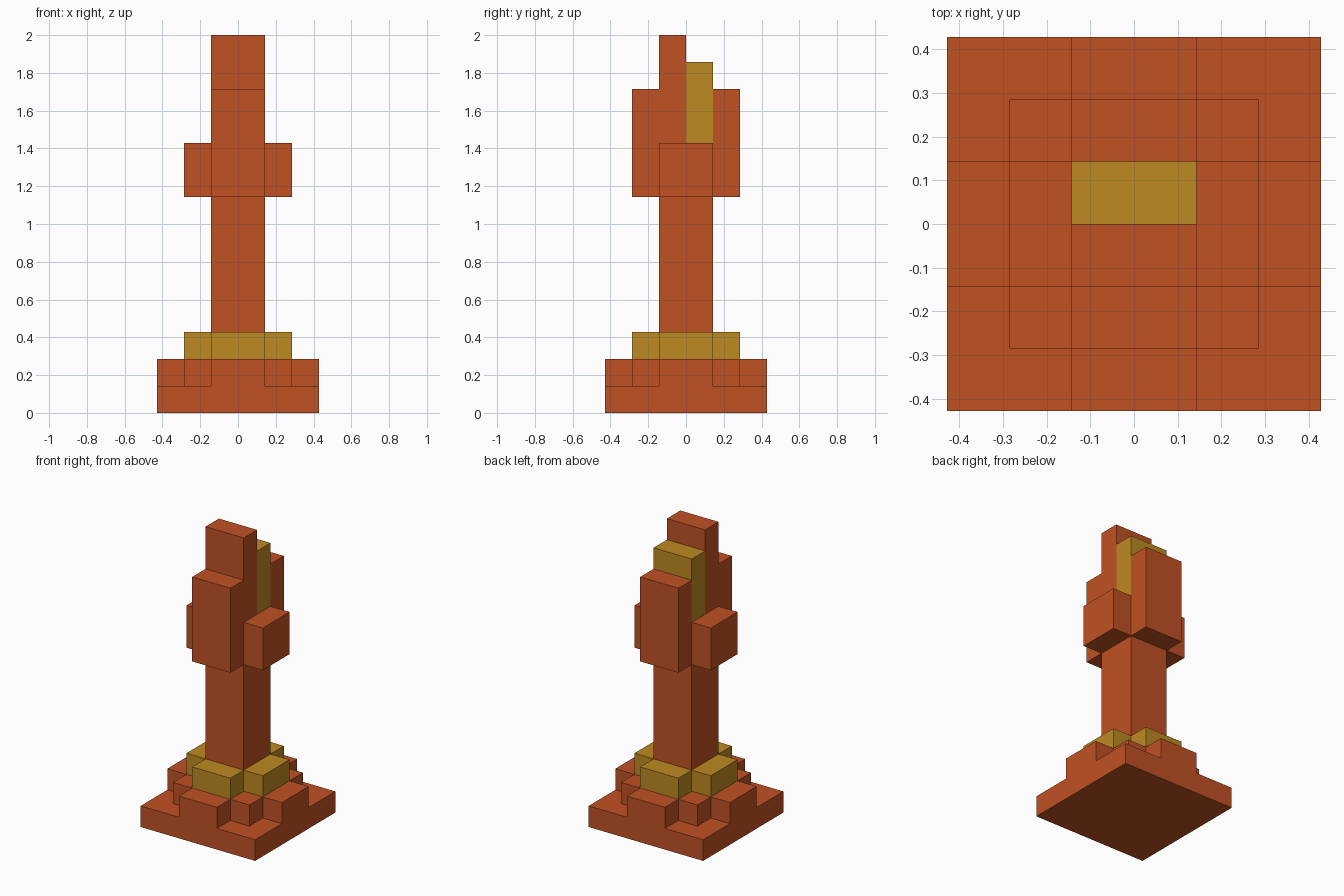
import bpy
import bmesh

U = 1 / 7  # one block

cube = bpy.data.objects.get("Cube")
if cube:
    bpy.data.objects.remove(cube, do_unlink=True)


def material(name, color):
    m = bpy.data.materials.new(name)
    m.use_nodes = True
    m.diffuse_color = color
    m.node_tree.nodes["Principled BSDF"].inputs["Base Color"].default_value = color
    return m


ORANGE = material("burnt_orange", (0.527, 0.083, 0.017, 1))
GOLD = material("gold", (0.515, 0.254, 0.016, 1))


def prism(name, outline, z0, z1, mat):
    """Extrude a counterclockwise outline (in blocks) from z0 to z1."""
    bm = bmesh.new()
    face = bm.faces.new([bm.verts.new((x * U, y * U, z0 * U)) for x, y in outline])
    ext = bmesh.ops.extrude_face_region(bm, geom=[face], use_keep_orig=True)
    top = [v for v in ext["geom"] if isinstance(v, bmesh.types.BMVert)]
    bmesh.ops.translate(bm, verts=top, vec=(0, 0, (z1 - z0) * U))
    bmesh.ops.recalc_face_normals(bm, faces=bm.faces)
    mesh = bpy.data.meshes.new(name)
    bm.to_mesh(mesh)
    bm.free()
    mesh.materials.append(mat)
    obj = bpy.data.objects.new(name, mesh)
    bpy.context.collection.objects.link(obj)
    return obj


def rect(x0, x1, y0, y1):
    return [(x0, y0), (x1, y0), (x1, y1), (x0, y1)]


def four_way(quarter):
    """Repeat a quarter outline around the vertical axis."""
    points = []
    for _ in range(4):
        points += quarter
        quarter = [(-y, x) for x, y in quarter]
    return points


# Stepped foot
prism("base_slab", rect(-3, 3, -3, 3), 0, 1, ORANGE)
prism("base_step", four_way([(3, 1), (2, 1), (2, 2), (1, 2), (1, 3)]), 1, 2, ORANGE)
prism("gold_collar", four_way([(2, 1), (1, 1), (1, 2)]), 2, 3, GOLD)

# Column with split top
prism("column", rect(-1, 1, -1, 1), 3, 10, ORANGE)
prism("front_spire", rect(-1, 1, -1, 0), 10, 14, ORANGE)
prism("gold_core", rect(-1, 1, 0, 1), 10, 13, GOLD)

# Blocks around the head
prism("front_block", rect(-1, 1, -2, -1), 8, 12, ORANGE)
prism("back_block", rect(-1, 1, 1, 2), 8, 12, ORANGE)
prism("left_block", rect(1, 2, -1, 1), 8, 10, ORANGE)
prism("right_block", rect(-2, -1, -1, 1), 8, 10, ORANGE)
